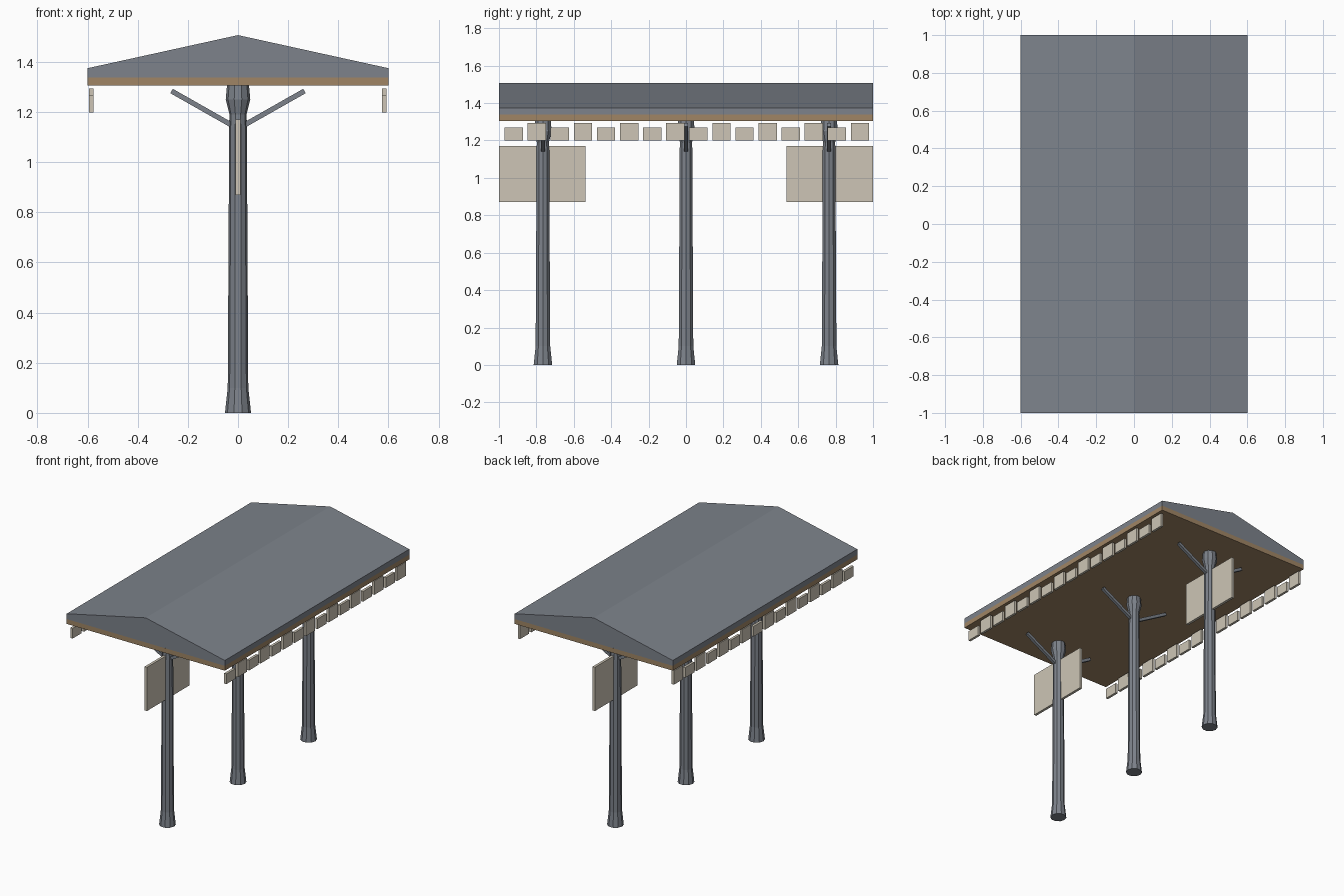
import bpy, bmesh, math
from mathutils import Vector

if "Cube" in bpy.data.objects:
    bpy.data.objects.remove(bpy.data.objects["Cube"], do_unlink=True)


def material(name, rgb):
    m = bpy.data.materials.new(name)
    m.use_nodes = True
    m.diffuse_color = (*rgb, 1)
    m.node_tree.nodes["Principled BSDF"].inputs["Base Color"].default_value = (*rgb, 1)
    return m


GREY = material("slate grey", (0.205, 0.225, 0.258))
BROWN = material("timber brown", (0.35, 0.235, 0.13))
CREAM = material("cream board", (0.61, 0.56, 0.465))


def finish(bm, name, mat):
    bmesh.ops.recalc_face_normals(bm, faces=bm.faces)
    mesh = bpy.data.meshes.new(name)
    bm.to_mesh(mesh)
    bm.free()
    mesh.materials.append(mat)
    obj = bpy.data.objects.new(name, mesh)
    bpy.context.collection.objects.link(obj)
    return obj


def box(name, centre, size, mat):
    bm = bmesh.new()
    bmesh.ops.create_cube(bm, size=1)
    bmesh.ops.scale(bm, vec=size, verts=bm.verts)
    obj = finish(bm, name, mat)
    obj.location = centre
    return obj


def lathe(name, profile, sides, mat):
    bm = bmesh.new()
    rings = []
    for r, z in profile:
        rings.append([bm.verts.new((r * math.cos(math.tau * i / sides),
                                    r * math.sin(math.tau * i / sides), z))
                      for i in range(sides)])
    for low, high in zip(rings, rings[1:]):
        for i in range(sides):
            j = (i + 1) % sides
            bm.faces.new((low[i], low[j], high[j], high[i]))
    bm.faces.new(rings[0])
    bm.faces.new(rings[-1])
    return finish(bm, name, mat)


# Gabled roof: end profile extruded along y
bm = bmesh.new()
outline = [(-0.6, 1.338), (0.6, 1.338), (0.6, 1.375), (0, 1.507), (-0.6, 1.375)]
end = bm.faces.new([bm.verts.new((x, -1, z)) for x, z in outline])
side = bmesh.ops.extrude_face_region(bm, geom=[end])["geom"]
bmesh.ops.translate(bm, vec=(0, 2, 0),
                    verts=[g for g in side if isinstance(g, bmesh.types.BMVert)])
if not end.is_valid or len([f for f in bm.faces if len(f.verts) == 5]) < 2:
    bm.faces.new([v for v in bm.verts if v.co.y < 0])
finish(bm, "roof", GREY)

# Timber ceiling slab under the roof
box("ceiling", (0, 0, 1.3215), (1.2, 2, 0.033), BROWN)

# Posts with flared feet and capitals, each with two slanted braces
POST = [(0.052, 0), (0.041, 0.1), (0.037, 0.8), (0.036, 1.14),
        (0.034, 1.19), (0.049, 1.25), (0.044, 1.306)]
for n, y in enumerate((-0.765, 0, 0.765), 1):
    lathe(f"post_{n}", POST, 10, GREY).location.y = y
    for label, s in (("left", 1), ("right", -1)):
        a, b = Vector((s * 0.02, y, 1.145)), Vector((s * 0.265, y, 1.284))
        brace = box(f"brace_{label}_{n}", (a + b) / 2, ((b - a).length, 0.02, 0.02), GREY)
        brace.rotation_euler.y = -math.atan2(b.z - a.z, b.x - a.x)

# Large sign boards through the end posts
for label, s in (("front", -1), ("back", 1)):
    box(f"sign_{label}", (0, s * 0.769, 1.02), (0.018, 0.462, 0.3), CREAM)

# Rows of hanging plaques, alternating short and tall, below both eaves
for label, x in (("left", 0.583), ("right", -0.585)):
    for i in range(16):
        h = 0.095 if i % 2 else 0.07
        box(f"plaque_{label}_{i + 1}", (x, -0.921 + i * 0.1234, 1.199 + h / 2),
            (0.017, 0.098, h), CREAM)
